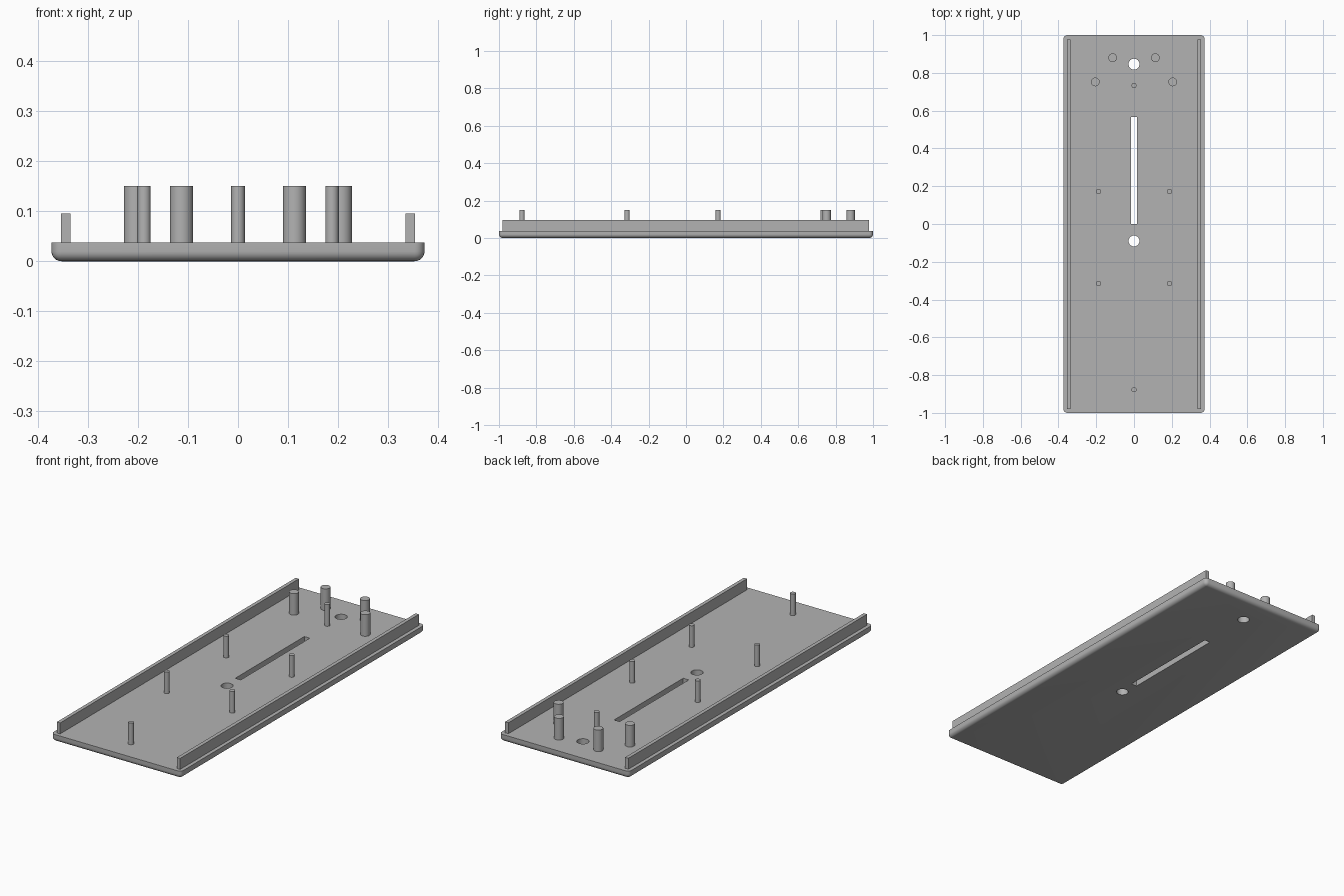
import bpy, bmesh, math
from mathutils import Matrix

cube = bpy.data.objects.get("Cube")
if cube:
    bpy.data.objects.remove(cube, do_unlink=True)

# One grey for everything
grey = bpy.data.materials.new("plain_grey")
grey.use_nodes = True
colour = (0.45, 0.45, 0.45, 1)
grey.diffuse_color = colour
grey.node_tree.nodes["Principled BSDF"].inputs["Base Color"].default_value = colour

HALF_W, HALF_L, THICK, ROUND = 0.373, 1.0, 0.038, 0.02


def add_box(bm, x0, x1, y0, y1, z0, z1):
    m = Matrix.Translation(((x0 + x1) / 2, (y0 + y1) / 2, (z0 + z1) / 2))
    m = m @ Matrix.Diagonal((x1 - x0, y1 - y0, z1 - z0, 1))
    bmesh.ops.create_cube(bm, size=1, matrix=m)


def add_cylinder(bm, x, y, r, z0, z1):
    bmesh.ops.create_cone(bm, cap_ends=True, segments=32, radius1=r, radius2=r,
                          depth=z1 - z0, matrix=Matrix.Translation((x, y, (z0 + z1) / 2)))


def finish(bm, name):
    mesh = bpy.data.meshes.new(name)
    bm.to_mesh(mesh)
    bm.free()
    mesh.materials.append(grey)
    ob = bpy.data.objects.new(name, mesh)
    bpy.context.collection.objects.link(ob)
    return ob


def smooth(ob):
    bpy.ops.object.select_all(action='DESELECT')
    ob.select_set(True)
    bpy.context.view_layer.objects.active = ob
    bpy.ops.object.shade_smooth_by_angle(angle=math.radians(35))


# Base plate: rounded underside and corners, sharp top rim
bm = bmesh.new()
add_box(bm, -HALF_W, HALF_W, -HALF_L, HALF_L, 0, THICK)
edges = [e for e in bm.edges if min(v.co.z for v in e.verts) < THICK / 2]
bmesh.ops.bevel(bm, geom=edges, offset=ROUND, segments=6, profile=0.5, affect='EDGES')
plate = finish(bm, "base_plate")

# Slot and two round holes cut through the plate
bm = bmesh.new()
add_box(bm, -0.016, 0.016, 0, 0.567, -0.1, 0.1)
for y in (0.846, -0.09):
    add_cylinder(bm, 0, y, 0.029, -0.1, 0.1)
cutter = finish(bm, "hole_cutter")
cutter.hide_render = True
cut = plate.modifiers.new("holes", 'BOOLEAN')
cut.operation = 'DIFFERENCE'
cut.solver = 'EXACT'
cut.object = cutter
bpy.context.view_layer.objects.active = plate
bpy.ops.object.modifier_apply(modifier=cut.name)
bpy.data.objects.remove(cutter, do_unlink=True)
smooth(plate)

# Side rails
for side, name in ((1, "left_rail"), (-1, "right_rail")):
    bm = bmesh.new()
    x0, x1 = sorted((side * 0.335, side * 0.354))
    add_box(bm, x0, x1, -0.98, 0.978, THICK - 0.005, 0.095)
    finish(bm, name)

# Upright posts: four thick ones at the back, six thin ones over the plate
thick = [(s * x, y) for x, y in ((0.113, 0.88), (0.205, 0.752)) for s in (1, -1)]
thin = [(s * 0.188, y) for y in (0.172, -0.315) for s in (1, -1)]
thin += [(0, 0.733), (0, -0.877)]
for name, radius, spots in (("thick_post", 0.023, thick), ("thin_post", 0.0135, thin)):
    for x, y in spots:
        bm = bmesh.new()
        add_cylinder(bm, x, y, radius, THICK - 0.005, 0.15)
        smooth(finish(bm, name))
